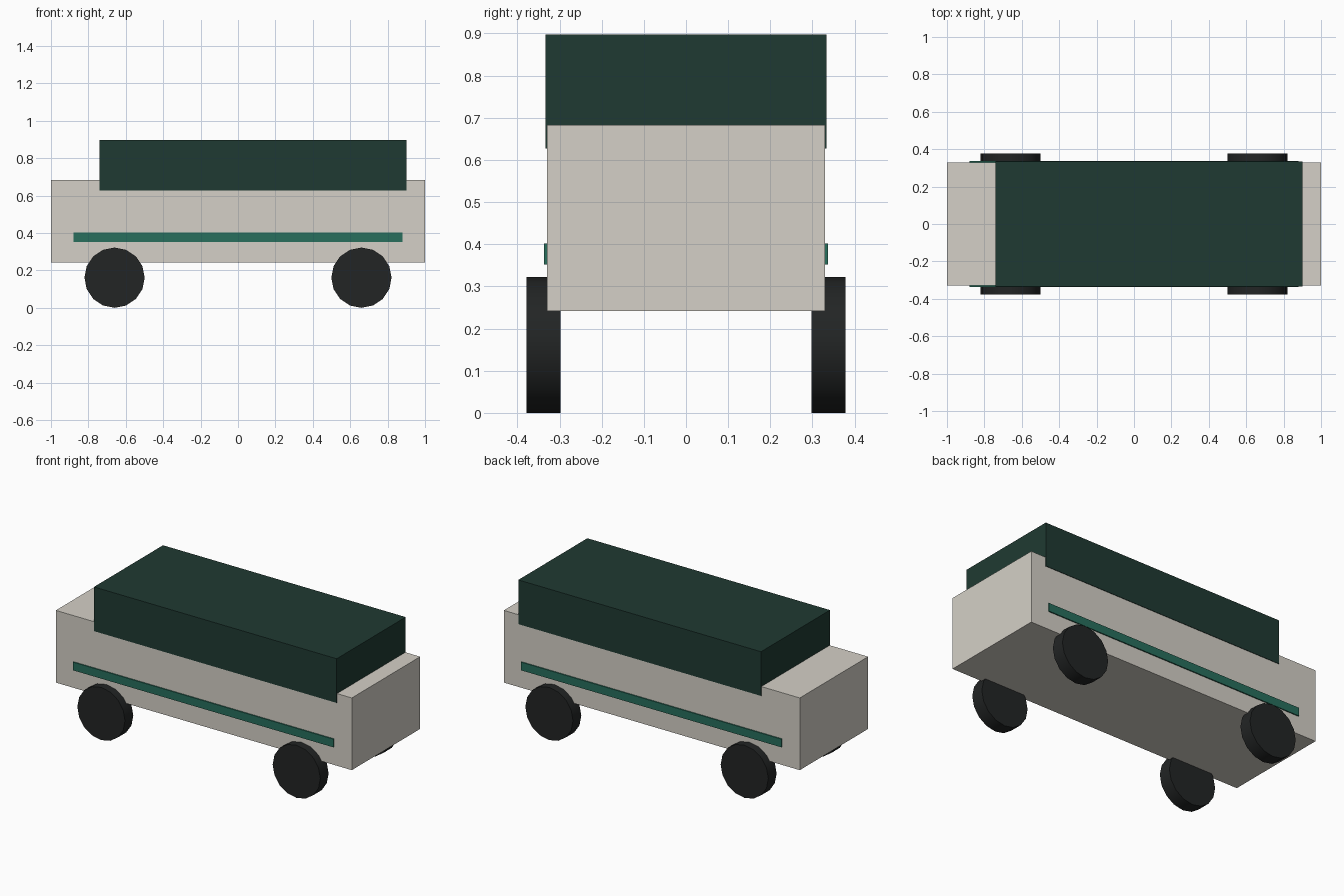
import bpy
import math

if "Cube" in bpy.data.objects:
    bpy.data.objects.remove(bpy.data.objects["Cube"])


def material(name, rgb):
    m = bpy.data.materials.new(name)
    m.diffuse_color = (*rgb, 1)
    m.use_nodes = True
    m.node_tree.nodes["Principled BSDF"].inputs["Base Color"].default_value = m.diffuse_color
    return m


def box(name, lo, hi, mat):
    """Box spanning two opposite corners."""
    bpy.ops.mesh.primitive_cube_add(size=1, location=[(a + b) / 2 for a, b in zip(lo, hi)])
    ob = bpy.context.object
    ob.name = name
    ob.scale = [b - a for a, b in zip(lo, hi)]
    bpy.ops.object.transform_apply(location=False, rotation=False, scale=True)
    ob.data.materials.append(mat)
    return ob


def wheel(name, x, y, mat):
    bpy.ops.mesh.primitive_cylinder_add(vertices=16, radius=0.161, depth=0.08,
                                        location=(x, y, 0.161),
                                        rotation=(math.pi / 2, 0, 0))
    ob = bpy.context.object
    ob.name = name
    ob.data.materials.append(mat)
    bpy.ops.object.shade_smooth_by_angle(angle=math.radians(30))


cream = material("cream_paint", (0.66, 0.63, 0.57))
dark_green = material("dark_green", (0.0137, 0.042, 0.032))
green = material("green_trim", (0.021, 0.156, 0.107))
rubber = material("rubber", (0.016, 0.018, 0.018))

# Lower body and upper cabin
box("body", (-1, -0.33, 0.242), (1, 0.33, 0.683), cream)
box("cabin", (-0.74, -0.333, 0.627), (0.90, 0.333, 0.897), dark_green)

# Side stripes and wheels, mirrored left and right
for side, s in (("front", -1), ("back", 1)):
    y0, y1 = sorted((s * 0.325, s * 0.337))
    box(f"{side}_side_stripe", (-0.88, y0, 0.352), (0.88, y1, 0.402), green)
    for end, x in (("left", -0.66), ("right", 0.66)):
        wheel(f"{side}_{end}_wheel", x, s * 0.338, rubber)
